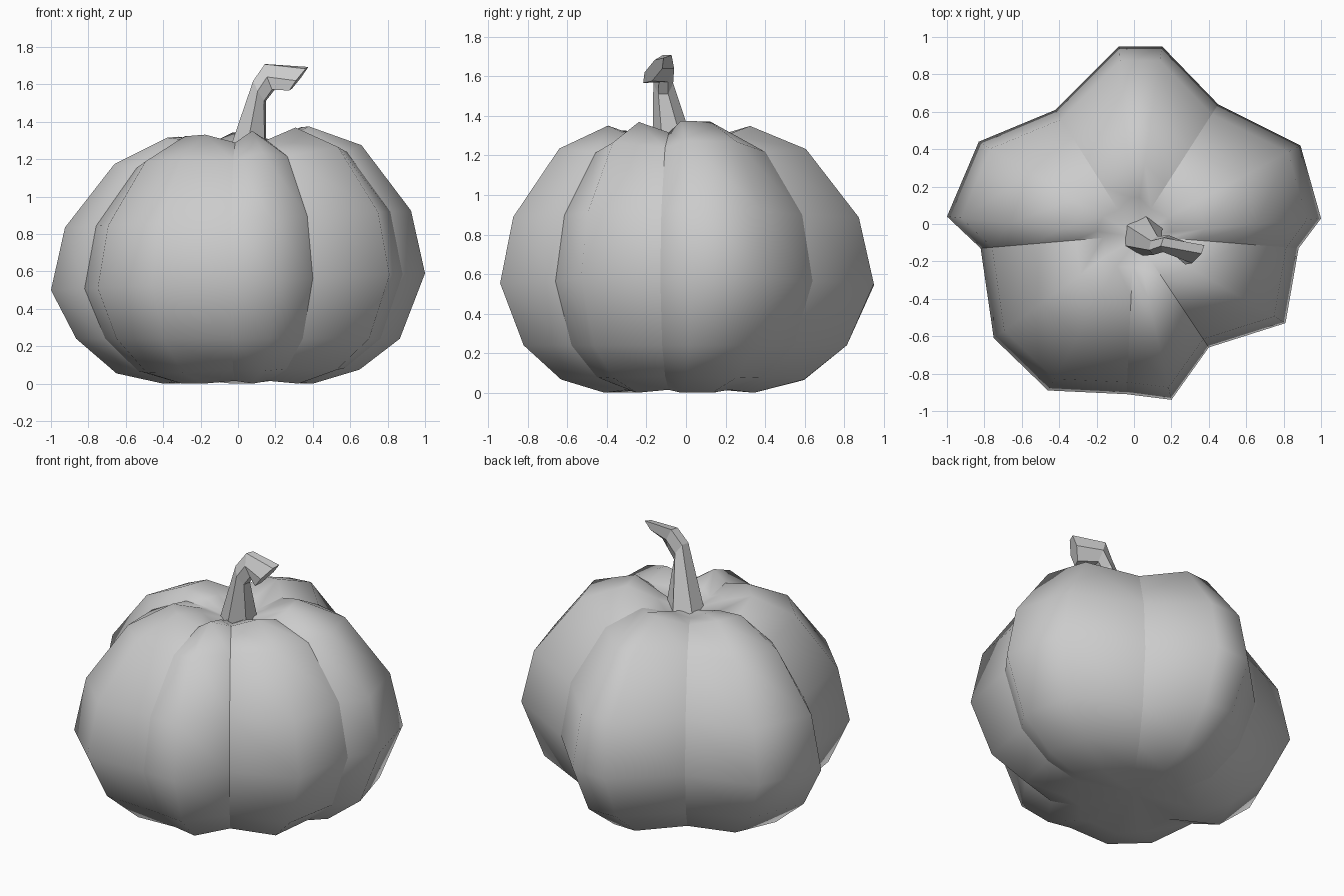
import bpy, bmesh, math
from mathutils import Vector

if "Cube" in bpy.data.objects:
    bpy.data.objects.remove(bpy.data.objects["Cube"])


def loft(name, rings, start=None, end=None, sharp_columns=None):
    """Skin equal-length rings; close ends with a point or a flat cap.
    If sharp_columns is given, shade smooth and keep those columns sharp."""
    bm = bmesh.new()
    rows = [[bm.verts.new(p) for p in ring] for ring in rings]
    n = len(rows[0])
    for a, b in zip(rows, rows[1:]):
        for i in range(n):
            j = (i + 1) % n
            bm.faces.new((a[i], a[j], b[j], b[i]))
    for row, tip in ((rows[0], start), (rows[-1], end)):
        if tip is None:
            bm.faces.new(row)
        else:
            c = bm.verts.new(tip)
            for i in range(n):
                bm.faces.new((row[i], row[(i + 1) % n], c))
    bmesh.ops.recalc_face_normals(bm, faces=bm.faces[:])
    if sharp_columns is not None:
        for f in bm.faces:
            f.smooth = True
        for a, b in zip(rows, rows[1:]):
            for i in sharp_columns:
                bm.edges.get((a[i], b[i])).smooth = False
    mesh = bpy.data.meshes.new(name)
    bm.to_mesh(mesh)
    bm.free()
    obj = bpy.data.objects.new(name, mesh)
    bpy.context.collection.objects.link(obj)
    return obj


# Pumpkin plan outline: x, y, groove (1 = groove between lobes)
outline = [
    (0.15, 0.95, 0), (0.45, 0.64, 1), (0.89, 0.42, 0), (1.0, 0.03, 0),
    (0.88, -0.13, 1), (0.81, -0.53, 0), (0.40, -0.66, 1), (0.20, -0.94, 0),
    (-0.04, -0.91, 1), (-0.46, -0.89, 0), (-0.75, -0.61, 0),
    (-0.82, -0.13, 1), (-1.0, 0.04, 0), (-0.83, 0.44, 0),
    (-0.42, 0.61, 1), (-0.08, 0.95, 0)]

# Vertical profile: outline scale, height, groove height offset, sideways tilt
profile = [
    (0.40, 0.00, 0.015, 0.0), (0.65, 0.065, 0.01, 0.01),
    (0.865, 0.24, 0.0, 0.0), (1.00, 0.545, 0.0, 0.045), (0.925, 0.88, 0.0, 0.045),
    (0.66, 1.225, -0.03, 0.05), (0.38, 1.345, -0.055, 0.03), (0.20, 1.295, -0.04, 0.0)]

cx, cy = 0.0, -0.06
rings = []
for f, z, dip, tilt in profile:
    rings.append([(cx + (x - cx) * f, cy + (y - cy) * f, z + dip * g + tilt * x)
                  for x, y, g in outline])
grooves = [i for i, p in enumerate(outline) if p[2]]
loft("pumpkin_body", rings, (0, 0, 0.03), (0.03, -0.07, 1.22), grooves)

# Bent six-sided stem: centre, half-width across the bend, half-width sideways
stem_path = [
    ((0.05, -0.06, 1.22), (-0.10, 0.0, 0.01), (0.01, 0.11, 0.0)),
    ((0.115, -0.115, 1.565), (-0.03, 0.0, 0.055), (0.01, 0.05, 0.0)),
    ((0.17, -0.105, 1.64), (-0.02, 0.01, 0.07), (0.015, 0.045, 0.0)),
    ((0.325, -0.165, 1.63), (0.045, 0.03, 0.06), (0.015, 0.045, 0.01))]
stem_rings = []
for c, u, v in stem_path:
    c, u, v = Vector(c), Vector(u), Vector(v)
    angles = [math.radians(30 + 60 * k) for k in range(6)]
    stem_rings.append([c + u * math.cos(a) * 1.12 + v * math.sin(a) for a in angles])
loft("stem", stem_rings)
